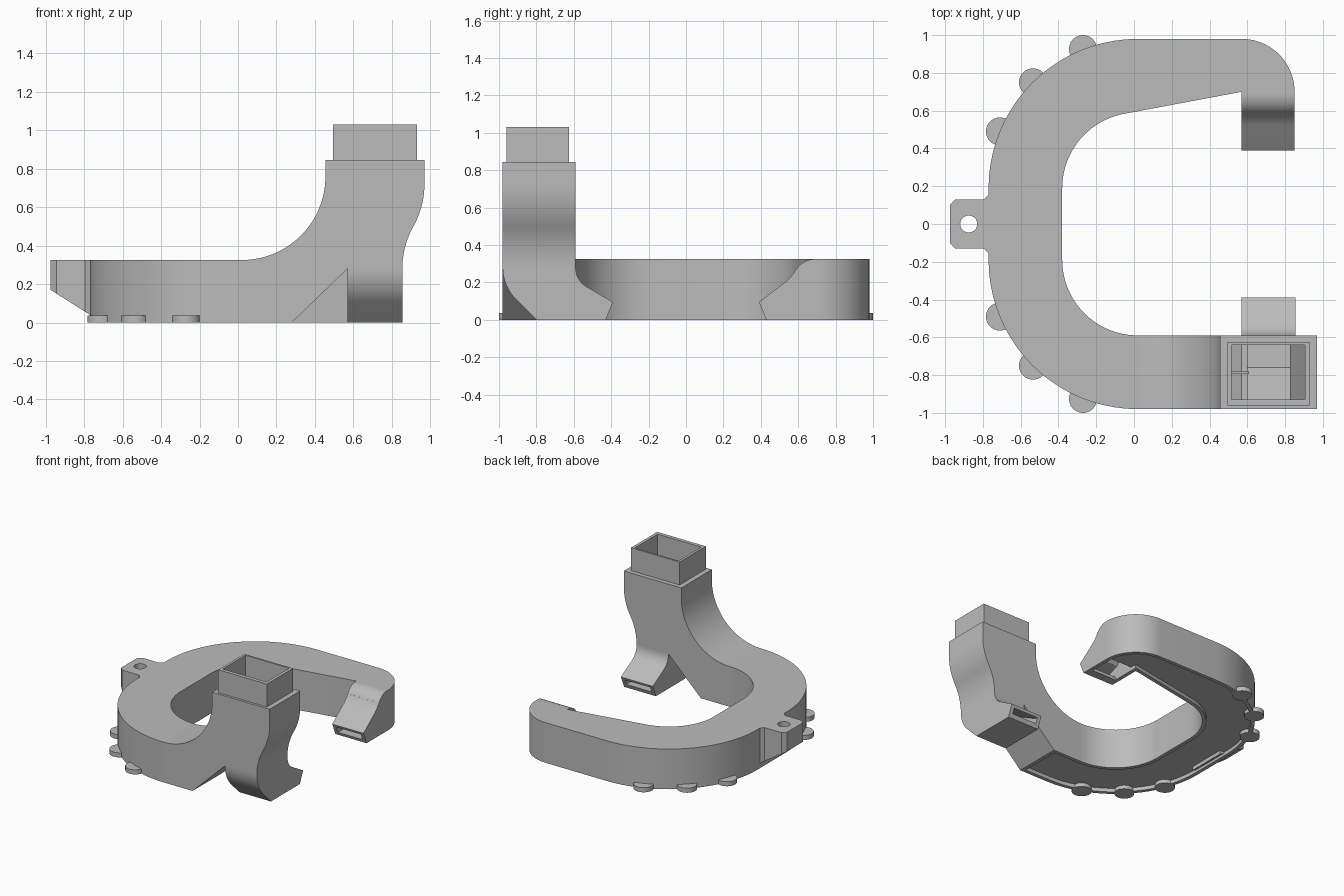
import bpy, bmesh, math
from mathutils import Vector

cube = bpy.data.objects.get("Cube")
if cube:
    bpy.data.objects.remove(cube, do_unlink=True)

grey = bpy.data.materials.new("plain_grey")
grey.use_nodes = True
COLOUR = (0.5, 0.5, 0.5, 1)
grey.diffuse_color = COLOUR
grey.node_tree.nodes["Principled BSDF"].inputs["Base Color"].default_value = COLOUR


def arc(cx, cy, r, start, end, n=20):
    angles = [math.radians(start + (end - start) * i / n) for i in range(n + 1)]
    return [(cx + r * math.cos(a), cy + r * math.sin(a)) for a in angles]


def prism(name, outline, axis, lo, hi, cut=None):
    """Extrude a closed 2D outline along an axis, optionally sliced by a plane."""
    place = {"x": lambda a, b, t: (t, a, b),
             "y": lambda a, b, t: (a, t, b),
             "z": lambda a, b, t: (a, b, t)}[axis]
    bm = bmesh.new()
    face = bm.faces.new([bm.verts.new(place(a, b, lo)) for a, b in outline])
    new = bmesh.ops.extrude_face_region(bm, geom=[face])["geom"]
    shift = Vector(place(0, 0, hi - lo))
    bmesh.ops.translate(bm, vec=shift, verts=[v for v in new if isinstance(v, bmesh.types.BMVert)])
    bmesh.ops.remove_doubles(bm, verts=bm.verts, dist=1e-5)
    if cut:
        geom = bm.verts[:] + bm.edges[:] + bm.faces[:]
        bmesh.ops.bisect_plane(bm, geom=geom, plane_co=cut[0], plane_no=cut[1], clear_outer=True)
        bmesh.ops.holes_fill(bm, edges=[e for e in bm.edges if e.is_boundary])
    bmesh.ops.recalc_face_normals(bm, faces=bm.faces)
    mesh = bpy.data.meshes.new(name)
    bm.to_mesh(mesh)
    bm.free()
    mesh.materials.append(grey)
    ob = bpy.data.objects.new(name, mesh)
    bpy.context.collection.objects.link(ob)
    return ob


def rect(x0, x1, y0, y1):
    return [(x0, y0), (x1, y0), (x1, y1), (x0, y1)]


def activate(ob):
    bpy.ops.object.select_all(action="DESELECT")
    ob.select_set(True)
    bpy.context.view_layer.objects.active = ob


def carve(ob, *cutters):
    activate(ob)
    for cutter in cutters:
        mod = ob.modifiers.new("carve", "BOOLEAN")
        mod.operation, mod.solver, mod.object = "DIFFERENCE", "EXACT", cutter
        bpy.ops.object.modifier_apply(modifier=mod.name)


# Curved ring duct
ring = prism("ring_duct",
             arc(0.02, -0.19, 0.79, 270, 180) + arc(0.02, 0.19, 0.79, 180, 90)
             + arc(0.57, 0.70, 0.28, 90, 0) + [(0.57, 0.70)]
             + arc(0.02, 0.19, 0.40, 100, 180) + arc(0.02, -0.19, 0.40, 180, 270),
             "z", 0, 0.325)

# Arm sweeping up into the tower
s_curve = arc(1.305, 0.28, 0.45, 180, 150.7, 10) + arc(0.52, 0.72, 0.45, -29.3, 0, 10)
tower = prism("tower_arm",
              [(0.02, 0), (0.28, 0), (0.57, 0.28)] + s_curve
              + [(0.97, 0.845), (0.455, 0.845)] + arc(0.02, 0.76, 0.435, 0, -90),
              "y", -0.98, -0.59)

# Socket on top of the tower
socket = prism("fan_socket", rect(0.495, 0.93, -0.96, -0.625), "z", 0.845, 1.03)

# Front nozzle under the tower
front_nozzle = prism("front_nozzle",
                     arc(-0.74, 0.28, 0.24, 180, 225, 12) + [(-0.80, 0), (-0.43, 0), (-0.39, 0.095)]
                     + arc(-0.47, 0.28, 0.12, 240, 180, 12),
                     "x", 0.57, 0.855)

# Back nozzle at the free end of the ring
back_nozzle = prism("back_nozzle",
                    [(0.70, 0), (0.43, 0), (0.39, 0.095)] + arc(0.395, 0.375, 0.22, -55, -30, 10)
                    + arc(0.69, 0.205, 0.12, 150, 90, 12) + [(0.70, 0.325)],
                    "x", 0.57, 0.85)

# Mounting tab with a sloped underside
half = [(-0.70, 0.16), (-0.765, 0.16), (-0.795, 0.13), (-0.945, 0.13), (-0.975, 0.10)]
tab = prism("mounting_tab", half + [(x, -y) for x, y in reversed(half)], "z", 0, 0.325,
            cut=((-0.975, 0, 0.17), (-0.13, 0, -0.205)))

# Small foot discs around the outside
feet = [prism("foot_disc", arc(x, side * y, 0.074, 0, 360, 32)[:-1], "z", 0, 0.037)
        for x, y in ((-0.27, 0.926), (-0.535, 0.75), (-0.71, 0.49)) for side in (-1, 1)]

# Guide vane inside the tower
vane = prism("guide_vane", rect(0.49, 0.61, -0.795, -0.78), "z", 0.45, 0.76)

# Cutters: air passage, nozzle outlets, underside recess, screw hole
passage = prism("passage_cutter",
                [(0.15, 0.05), (0.30, 0.05), (0.57, 0.32), (0.82, 0.32), (0.83, 0.45),
                 (0.905, 0.62), (0.905, 1.1), (0.515, 1.1)] + arc(0.02, 0.76, 0.495, 0, -74),
                "y", -0.93, -0.64)
front_outlet = prism("front_outlet_cutter",
                     [(-0.93, 0.40), (-0.93, 0.25), (-0.76, 0.045), (-0.35, 0.03), (-0.35, 0.075),
                      (-0.42, 0.075), (-0.60, 0.17), (-0.64, 0.25), (-0.64, 0.40)],
                     "x", 0.60, 0.825)
back_outlet = prism("back_outlet_cutter",
                    [(0.35, 0.025), (0.35, 0.075), (0.42, 0.075), (0.52, 0.11), (0.60, 0.22),
                     (0.68, 0.26), (0.68, 0.025)],
                    "x", 0.60, 0.82)
recess = prism("recess_cutter",
               [(0.25, -0.95)] + arc(0.02, -0.19, 0.76, 270, 180) + arc(0.02, 0.19, 0.76, 180, 90)
               + arc(0.57, 0.70, 0.25, 90, 0) + [(0.82, 0.50), (0.60, 0.50), (0.60, 0.735)]
               + arc(0.02, 0.19, 0.43, 100, 180) + arc(0.02, -0.19, 0.43, 180, 270)
               + [(0.25, -0.62)],
               "z", -0.1, 0.03)
hole = prism("screw_hole_cutter", arc(-0.875, 0, 0.045, 0, 360, 32)[:-1], "z", -0.1, 0.5)

carve(ring, recess)
carve(tower, passage, front_outlet, recess)
carve(socket, passage)
carve(front_nozzle, front_outlet)
carve(back_nozzle, back_outlet, recess)
carve(tab, hole)
for cutter in (passage, front_outlet, back_outlet, recess, hole):
    bpy.data.objects.remove(cutter, do_unlink=True)

# Smooth the curved walls and keep the corners crisp
for ob in [ring, tower, socket, front_nozzle, back_nozzle, tab, vane] + feet:
    activate(ob)
    bpy.ops.object.shade_smooth_by_angle(angle=math.radians(30))
